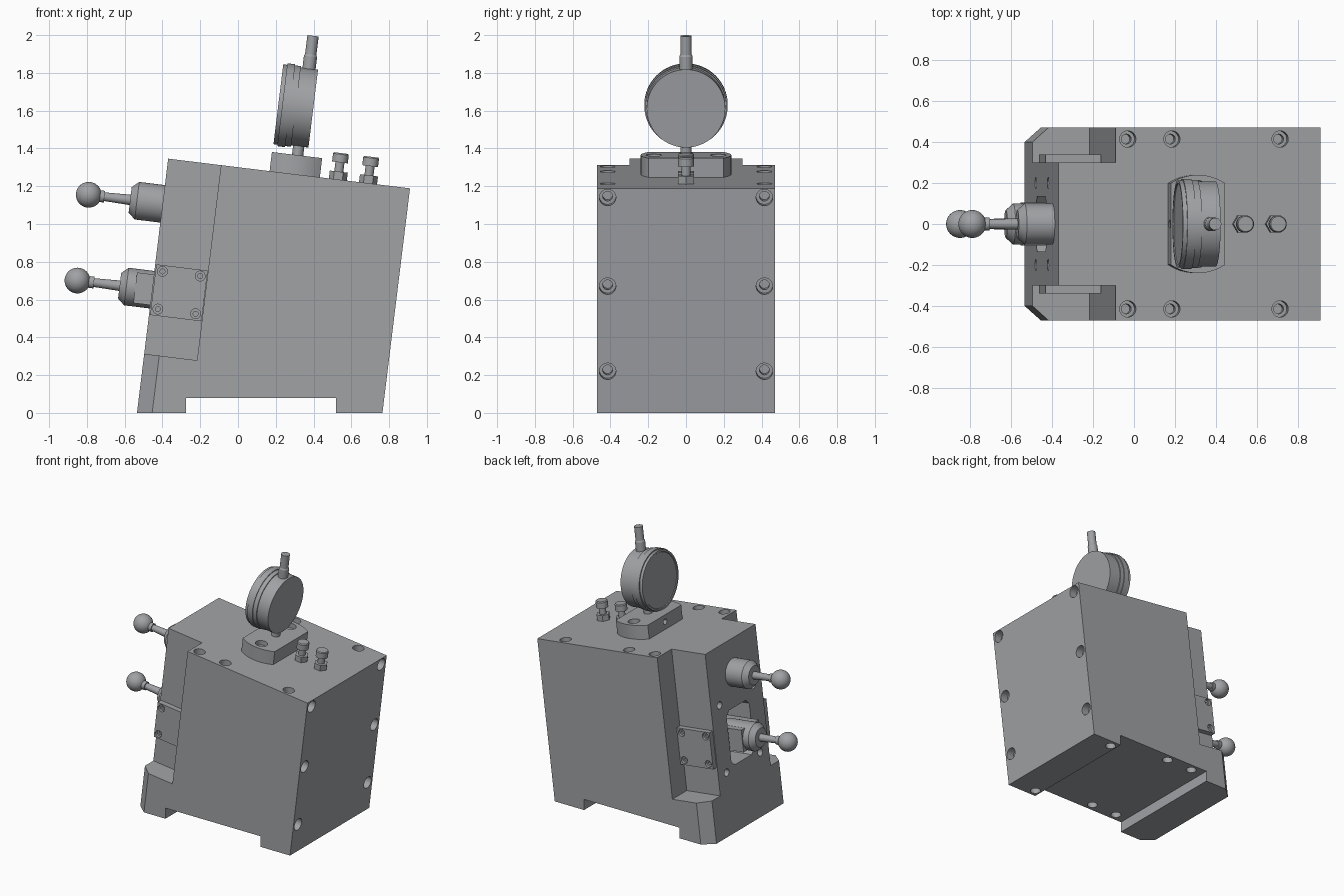
import bpy, bmesh, math
from mathutils import Matrix, Vector

if "Cube" in bpy.data.objects:
    bpy.data.objects.remove(bpy.data.objects["Cube"], do_unlink=True)

# Tilted frame: x runs along the body, z runs up its leaning side
TILT = Matrix.Translation((-0.535, 0, 0)) @ Matrix.Rotation(math.radians(7), 4, 'Y')
U, V, Y = Vector((1, 0, 0)), Vector((0, 0, 1)), Vector((0, 1, 0))

steel = bpy.data.materials.new("steel_grey")
steel.use_nodes = True
GREY = (0.35, 0.36, 0.375, 1)
steel.diffuse_color = GREY
steel.node_tree.nodes["Principled BSDF"].inputs["Base Color"].default_value = GREY


def finish(name, bm, frame=TILT):
    bmesh.ops.recalc_face_normals(bm, faces=bm.faces)
    mesh = bpy.data.meshes.new(name)
    bm.to_mesh(mesh)
    bm.free()
    mesh.materials.append(steel)
    obj = bpy.data.objects.new(name, mesh)
    bpy.context.scene.collection.objects.link(obj)
    obj.matrix_world = frame
    return obj


def box(name, low, high, frame=TILT):
    bm = bmesh.new()
    bmesh.ops.create_cube(bm, size=1)
    low, high = Vector(low), Vector(high)
    for v in bm.verts:
        v.co = (low + high) / 2 + v.co * (high - low)
    return finish(name, bm, frame)


def prism(name, outline, origin, axis, length):
    """Extrude a closed outline of 3D points along an axis."""
    bm = bmesh.new()
    origin = Vector(origin)
    face = bm.faces.new([bm.verts.new(origin + Vector(p)) for p in outline])
    new = bmesh.ops.extrude_face_region(bm, geom=[face])["geom"]
    for v in new:
        if isinstance(v, bmesh.types.BMVert):
            v.co += axis * length
    return finish(name, bm)


def lathe(name, profile, origin, axis, sides=40):
    """Revolve (distance, radius) points about an axis through origin."""
    bm = bmesh.new()
    turn = V.rotation_difference(axis)
    rings = []
    for d, r in profile:
        ring = []
        for i in range(sides):
            a = math.tau * i / sides
            p = Vector((r * math.cos(a), r * math.sin(a), d))
            ring.append(bm.verts.new(Vector(origin) + turn @ p))
        rings.append(ring)
    for a, b in zip(rings, rings[1:]):
        for i in range(sides):
            j = (i + 1) % sides
            bm.faces.new((a[i], a[j], b[j], b[i]))
    bm.faces.new(rings[0])
    bm.faces.new(rings[-1])
    return finish(name, bm)


def cut(obj, cutters):
    bpy.context.view_layer.objects.active = obj
    for c in cutters:
        c.hide_render = True
        mod = obj.modifiers.new("cut", 'BOOLEAN')
        mod.operation, mod.solver, mod.object = 'DIFFERENCE', 'EXACT', c
        bpy.context.view_layer.update()
        bpy.ops.object.modifier_apply(modifier=mod.name)
        bpy.data.objects.remove(c, do_unlink=True)


def bore(origin, inward, outer, inner, depth=0.06):
    """Counterbored screw hole cutter."""
    return lathe("bore", [(-0.02, outer), (depth, outer), (depth, inner),
                          (depth + 0.06, inner)], origin, inward, 24)


# Main body: leaning block with stepped rear corners and a flat, recessed underside
WIDTH, TOP, LENGTH = 0.472, 1.356, 1.29
body = box("body", (0, -WIDTH, -0.1), (LENGTH, WIDTH, TOP))
cutters = [box("ground_cut", (-2, -1, -1), (2, 1, 0), Matrix()),
           box("under_cut", (-0.275, -1, -0.5), (0.52, 1, 0.08), Matrix())]
for s in (-1, 1):
    cutters.append(box("step_cut", (-0.1, min(s * 0.3, s), 0.315),
                       (0.282, max(s * 0.3, s), 2)))
    cutters.append(prism("chamfer_cut", [(-0.04, s * 0.364, 0), (0.12, s * 0.508, 0),
                                         (-0.04, s * 0.508, 0)], (0, 0, -0.3), V, 1))
    for u in (0.342, 0.559, 1.092):
        cutters.append(bore((u, s * 0.415, TOP), -V, 0.04, 0.024))
        floor = 0.123 * u + (0.081 if u < 1 else 0)
        cutters.append(bore((u, s * 0.415, floor), V, 0.036, 0.022))
    for v in (0.38, 0.834, 1.307):
        cutters.append(bore((LENGTH, s * 0.415, v), -U, 0.044, 0.026))
    for v in (0.45, 0.945):
        cutters.append(bore((0, s * 0.2, v), U, 0.027, 0.015))
# Pocket for the lower slider
w, h, c = 0.135, 0.2, 0.035
pocket = [(0, w, c - h), (0, w, h - c), (0, w - c, h), (0, c - w, h),
          (0, -w, h - c), (0, -w, c - h), (0, c - w, -h), (0, w - c, -h)]
cutters.append(prism("pocket_cut", pocket, (-0.1, 0, 0.67), U, 0.3))
cut(body, cutters)

# Side cover plates with corner screw holes
for side, s in (("left", 1), ("right", -1)):
    plate = box(side + "_cover_plate", (0.006, min(s * 0.3, s * 0.34), 0.523),
                (0.28, max(s * 0.3, s * 0.34), 0.793))
    cut(plate, [lathe("bore", [(-0.02, 0.026), (0.02, 0.026), (0.02, 0.013), (0.035, 0.013)],
                      (u, s * 0.34, v), -Y * s, 24)
                for u in (0.043, 0.244) for v in (0.559, 0.76)])

# Two ball handles with chamfered bosses
for level, v, ball_u, depth in (("upper", 1.115, 0.394, 0.02), ("lower", 0.657, 0.398, 0.1)):
    lathe(level + "_handle_boss", [(-depth, 0.1), (0.137, 0.1), (0.173, 0.068)], (0, 0, v), -U)
    lathe(level + "_handle_rod", [(0.16, 0.028), (0.31, 0.023), (0.31, 0.031),
                                  (0.335, 0.031), (0.345, 0.027), (0.36, 0.027)], (0, 0, v), -U)
    bm = bmesh.new()
    bmesh.ops.create_uvsphere(bm, u_segments=40, v_segments=24, radius=0.068,
                              matrix=Matrix.Translation((-ball_u, 0, v)))
    finish(level + "_handle_ball", bm)
box("slider_block", (-0.09, -0.105, 0.575), (0.2, 0.105, 0.738))

# Gauge foot: disc with two flats, screw holes and a clamp hole
GU = 0.678
R, half = 0.24, 0.134
limit = math.acos(half / R)
outline = []
for start in (limit, limit + math.pi):
    for i in range(13):
        a = start + (math.pi - 2 * limit) * i / 12
        outline.append((R * math.cos(a), R * math.sin(a), 0))
foot = prism("gauge_foot", outline, (GU - 0.003, 0, TOP), V, 0.102)
cut(foot, [bore((GU, s * 0.17, TOP + 0.102), -V, 0.042, 0.022, 0.035) for s in (-1, 1)]
    + [lathe("clamp_cut", [(-0.02, 0.02), (0.06, 0.02)], (GU - half - 0.003, 0, 1.41), U, 24)])

# Dial gauge
lathe("gauge_lower_stem", [(1.44, 0.03), (1.53, 0.03)], (GU, 0, 0), V)
lathe("gauge_dial", [(0.549, 0.196), (0.544, 0.2), (0.544, 0.213), (0.565, 0.213),
                     (0.565, 0.221), (0.607, 0.221), (0.607, 0.215), (0.638, 0.215),
                     (0.638, 0.208), (0.73, 0.208)], (0, 0, 1.713), U, 64)
lathe("gauge_upper_stem", [(1.88, 0.035), (1.985, 0.035), (1.995, 0.03), (2.095, 0.03)],
      (GU + 0.004, 0, 0), V)

# Adjusting bolts with hexagonal lock nuts
for name, u in (("inner", 0.905), ("outer", 1.066)):
    lathe(name + "_lock_nut", [(TOP, 0.048), (1.398, 0.048)], (u, 0, 0), V, 6)
    lathe(name + "_bolt", [(1.38, 0.024), (1.447, 0.024), (1.447, 0.042),
                           (1.49, 0.042), (1.497, 0.037)], (u, 0, 0), V, 32)

# Smooth the round surfaces and keep the edges crisp
bpy.ops.object.select_all(action='DESELECT')
for obj in bpy.context.scene.objects:
    if obj.type == 'MESH':
        obj.select_set(True)
        bpy.context.view_layer.objects.active = obj
bpy.ops.object.shade_smooth_by_angle(angle=math.radians(25))
